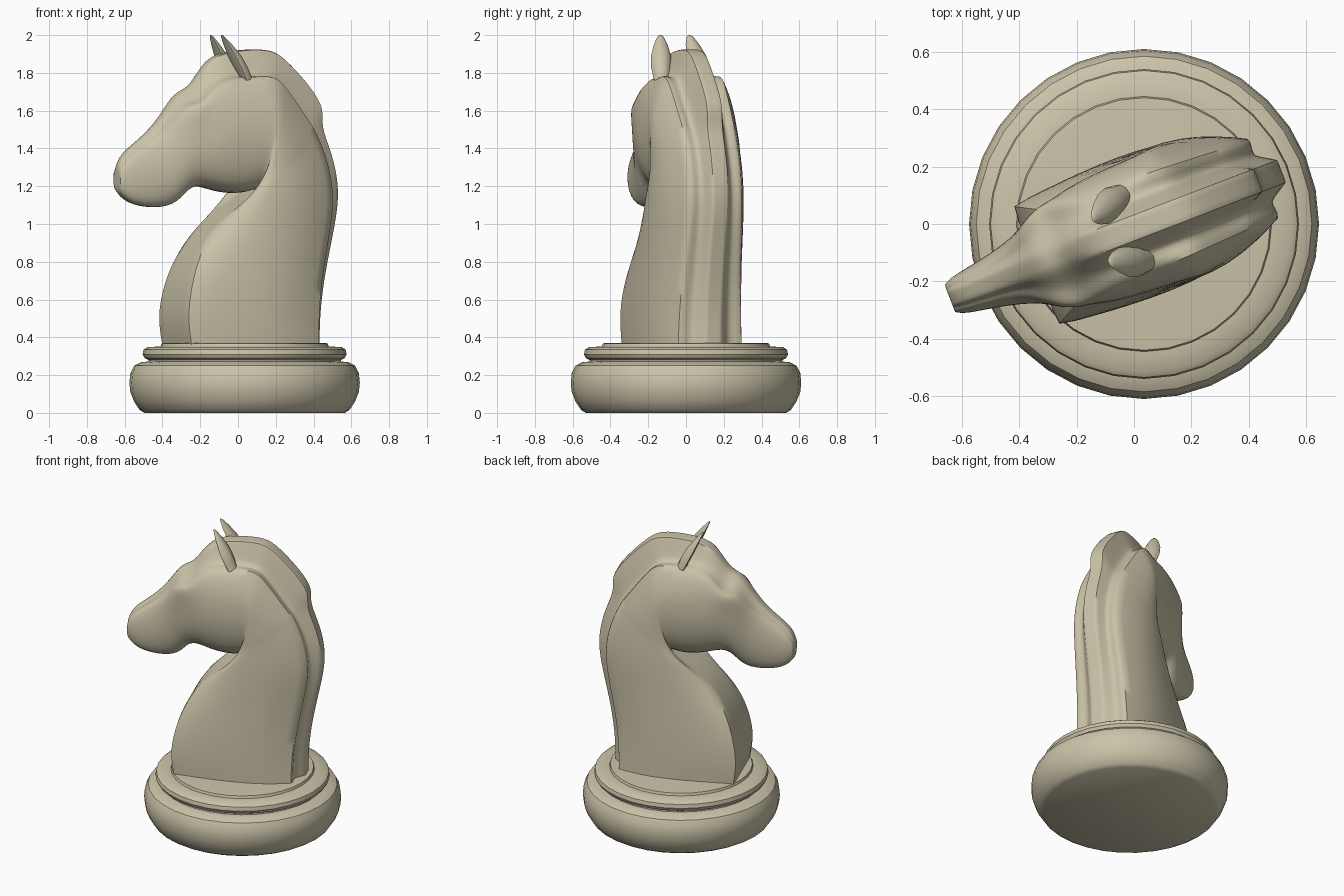
import bpy
import bmesh
from math import sin, cos, pi, radians
from mathutils import Vector

cube = bpy.data.objects.get("Cube")
if cube:
    bpy.data.objects.remove(cube, do_unlink=True)

# Single warm ivory material
ivory = bpy.data.materials.new("ivory")
ivory.use_nodes = True
colour = (0.60, 0.55, 0.40, 1)
ivory.diffuse_color = colour
ivory.node_tree.nodes["Principled BSDF"].inputs["Base Color"].default_value = colour

CENTRE = Vector((0.035, 0, 0))   # axis of the round base
TURN = radians(21)               # the horse is turned on its base


def loft(name, rings, caps=(True, True), creases=None, levels=0, turn=0.0, angle=35):
    """Skin closed rings of points; creases maps a point index to (first ring, weight)."""
    bm = bmesh.new()
    layer = bm.edges.layers.float.new("crease_edge")
    rows = [[bm.verts.new(p) for p in ring] for ring in rings]
    n = len(rows[0])
    for a, b in zip(rows, rows[1:]):
        for i in range(n):
            j = (i + 1) % n
            bm.faces.new((a[i], a[j], b[j], b[i]))
    if caps[0]:
        bm.faces.new(rows[0][::-1])
        if levels:
            for i in range(n):
                bm.edges.get((rows[0][i], rows[0][i - 1]))[layer] = 0.6
    if caps[1]:
        bm.faces.new(rows[-1])
    for i, (start, weight) in (creases or {}).items():
        for a, b in zip(rows[start:], rows[start + 1:]):
            bm.edges.get((a[i], b[i]))[layer] = weight
    bmesh.ops.recalc_face_normals(bm, faces=bm.faces)
    mesh = bpy.data.meshes.new(name)
    bm.to_mesh(mesh)
    bm.free()
    mesh.materials.append(ivory)
    obj = bpy.data.objects.new(name, mesh)
    bpy.context.collection.objects.link(obj)
    obj.location = CENTRE
    obj.rotation_euler.z = turn
    bpy.ops.object.select_all(action="DESELECT")
    obj.select_set(True)
    bpy.context.view_layer.objects.active = obj
    if levels:
        sub = obj.modifiers.new("smooth", "SUBSURF")
        sub.levels = sub.render_levels = levels
        bpy.ops.object.modifier_apply(modifier=sub.name)
    bpy.ops.object.shade_smooth_by_angle(angle=radians(angle))
    return obj


def circle(radius, z, sides=32):
    return [(radius * cos(2 * pi * i / sides), radius * sin(2 * pi * i / sides), z)
            for i in range(sides)]


# Turned base: fat cushion, collar ring and top disc
base_profile = [(0.53, 0), (0.555, 0.015), (0.585, 0.06), (0.605, 0.11), (0.61, 0.16),
                (0.605, 0.21), (0.585, 0.25), (0.55, 0.268), (0.51, 0.272),
                (0.51, 0.28), (0.53, 0.29), (0.54, 0.31), (0.535, 0.335),
                (0.515, 0.348), (0.445, 0.352), (0.44, 0.368), (0.41, 0.371)]
loft("base", [circle(r, z) for r, z in base_profile])


# Horse cross-section from the crest (top) round the side to the chest or jaw
def horse_ring(top_x, top_z, low_x, low_z, drop, shoulder, side, belly):
    top, low = Vector((top_x, 0, top_z)), Vector((low_x, 0, low_z))
    length = (low - top).length
    ridge = min(0.042, shoulder * 0.6)
    rest = length - drop
    half = [(0, 0), (0, ridge), (drop * 1.12, max(ridge * 1.1, shoulder * 0.58)),
            (drop, shoulder), (drop + rest * 0.28, side),
            (drop + rest * 0.68, side * 0.98), (length, belly), (length, 0)]
    ring = []
    for depth, width in half + [(d, -w) for d, w in half[-2:0:-1]]:
        p = top.lerp(low, depth / length)
        ring.append((p.x, width, p.z))
    return ring


# top x, z / low x, z / crest drop / shoulder, side and belly half-widths
head = [(-0.725, 1.30, -0.725, 1.18, 0.02, 0.045, 0.052, 0.035),
        (-0.70, 1.375, -0.68, 1.12, 0.03, 0.055, 0.072, 0.05),
        (-0.57, 1.465, -0.57, 1.085, 0.04, 0.065, 0.09, 0.06),
        (-0.47, 1.575, -0.41, 1.09, 0.05, 0.09, 0.125, 0.07),
        (-0.395, 1.70, -0.345, 1.18, 0.06, 0.17, 0.165, 0.09),
        (-0.31, 1.72, -0.28, 1.21, 0.08, 0.21, 0.185, 0.11),
        (-0.25, 1.83, -0.19, 1.18, 0.10, 0.18, 0.215, 0.13),
        (-0.16, 1.905, -0.08, 1.16, 0.12, 0.165, 0.23, 0.14),
        (0.0, 1.925, 0.0, 1.17, 0.13, 0.16, 0.235, 0.15)]
neck = [(0.13, 1.925, 0.055, 1.19, 0.14, 0.16, 0.24, 0.15),
        (0.21, 1.885, 0.01, 1.16, 0.15, 0.155, 0.245, 0.15),
        (0.365, 1.725, -0.06, 1.11, 0.155, 0.15, 0.245, 0.145),
        (0.44, 1.61, -0.12, 1.07, 0.14, 0.145, 0.245, 0.14),
        (0.415, 1.52, -0.18, 1.02, 0.07, 0.145, 0.245, 0.14),
        (0.485, 1.37, -0.24, 0.96, 0.07, 0.145, 0.25, 0.145),
        (0.525, 1.18, -0.31, 0.86, 0.07, 0.145, 0.25, 0.17),
        (0.50, 1.0, -0.365, 0.74, 0.065, 0.15, 0.25, 0.20),
        (0.435, 0.72, -0.40, 0.60, 0.055, 0.165, 0.255, 0.22),
        (0.41, 0.50, -0.41, 0.48, 0.05, 0.175, 0.255, 0.225),
        (0.41, 0.34, -0.385, 0.34, 0.05, 0.18, 0.25, 0.22)]

# Creases keep the mane ridge, shoulder edge and chest corners crisp
creases = {}
for point, start, weight in ((1, 6, 0.6), (2, 7, 0.4), (3, 8, 0.5), (6, 9, 0.85)):
    creases[point] = creases[14 - point] = (start, weight)
loft("horse", [horse_ring(*s) for s in head + neck], caps=(True, False),
     creases=creases, levels=2, turn=TURN, angle=50)


# Ears: pointed, leaning forward, cupped on the front
def ear_ring(t, width, depth, side):
    centre = Vector((-0.05, 0.122 * side, 1.76)).lerp(Vector((-0.163, 0.082 * side, 2.0)), t)
    ring = []
    for i in range(12):
        a = 2 * pi * i / 12
        thick = depth * sin(a)
        if thick < 0:
            thick *= 0.15
        ring.append((centre.x + thick, centre.y + width * cos(a), centre.z))
    return ring


for label, side in (("left", -1), ("right", 1)):
    shape = [(0, 0.04, 0.05), (0.3, 0.056, 0.055), (0.55, 0.055, 0.05),
             (0.8, 0.038, 0.03), (0.95, 0.02, 0.014), (1, 0.008, 0.005)]
    loft(label + "_ear", [ear_ring(t, w, d, side) for t, w, d in shape],
         turn=TURN, angle=50)
